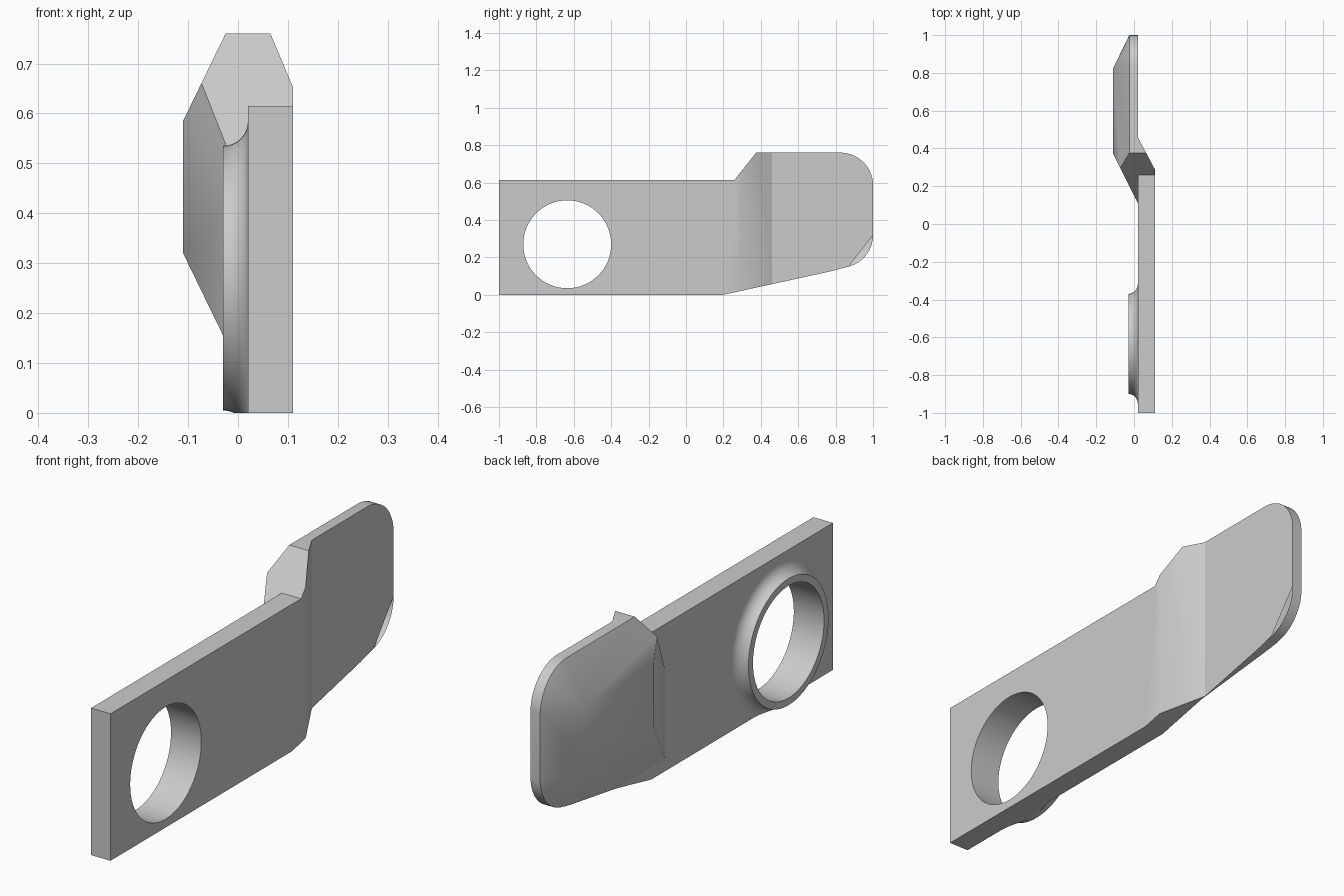
import bpy, bmesh
from math import radians, cos, sin, pi
from mathutils import Vector, Matrix

cube = bpy.data.objects.get("Cube")
if cube:
    bpy.data.objects.remove(cube, do_unlink=True)

grey = bpy.data.materials.new("light grey")
grey.use_nodes = True
grey.diffuse_color = (0.6, 0.6, 0.6, 1)
grey.node_tree.nodes["Principled BSDF"].inputs["Base Color"].default_value = (0.6, 0.6, 0.6, 1)

HOLE = Vector((0, -0.635, 0.27))
HOLE_R, SEGMENTS = 0.235, 64
FACE, OUTER = 0.02, 0.11


def clip(bm, point, normal):
    """Cut away everything on the normal's side and cap the cut."""
    cut = bmesh.ops.bisect_plane(
        bm, geom=bm.verts[:] + bm.edges[:] + bm.faces[:], dist=1e-5,
        plane_co=point, plane_no=Vector(normal).normalized(), clear_outer=True)
    edges = [e for e in cut["geom_cut"]
             if isinstance(e, bmesh.types.BMEdge) and len(e.link_faces) < 2]
    if len(edges) > 2:
        bmesh.ops.contextual_create(bm, geom=edges)


def finish(bm, name):
    mesh = bpy.data.meshes.new(name)
    bm.to_mesh(mesh)
    bm.free()
    obj = bpy.data.objects.new(name, mesh)
    bpy.context.collection.objects.link(obj)
    mesh.materials.append(grey)
    bpy.ops.object.select_all(action="DESELECT")
    obj.select_set(True)
    bpy.context.view_layer.objects.active = obj
    bpy.ops.object.shade_smooth_by_angle(angle=radians(30))


def loop(bm, points):
    verts = [bm.verts.new(p) for p in points]
    return [bm.edges.new((a, b)) for a, b in zip(verts, verts[1:] + verts[:1])]


# Flat plate with a round hole and a slanted bend at its far end
bm = bmesh.new()
outline = [(-1, 0), (0.2, 0), (0.5, 0.066), (0.5, 0.76), (0.375, 0.76), (0.26, 0.615), (-1, 0.615)]
edges = loop(bm, [(FACE, y, z) for y, z in outline])
turns = [2 * pi * i / SEGMENTS for i in range(SEGMENTS)]
edges += loop(bm, [(FACE, HOLE.y + HOLE_R * cos(t), HOLE.z + HOLE_R * sin(t)) for t in turns])
bmesh.ops.triangle_fill(bm, edges=edges, use_beauty=True, normal=(-1, 0, 0))
extruded = bmesh.ops.extrude_face_region(bm, geom=bm.faces[:], use_keep_orig=True)
bmesh.ops.translate(bm, vec=(OUTER - FACE, 0, 0),
                    verts=[v for v in extruded["geom"] if isinstance(v, bmesh.types.BMVert)])
clip(bm, (OUTER, 0.29, 0), (0.17, 0.09, 0))
bmesh.ops.recalc_face_normals(bm, faces=bm.faces[:])
finish(bm, "plate")

# Collar around the hole with a concave flare into the plate
bm = bmesh.new()
flare = 0.05
profile = [(FACE, HOLE_R), (FACE - flare, HOLE_R)]
for i in range(9):
    a = pi / 2 * i / 8
    profile.append((FACE - flare + flare * sin(a), 0.265 + flare * (1 - cos(a))))
edges = loop(bm, [(x, HOLE.y + r, HOLE.z) for x, r in profile])
bmesh.ops.spin(bm, geom=edges + bm.verts[:], cent=HOLE, axis=(1, 0, 0),
               angle=2 * pi, steps=SEGMENTS, use_duplicate=False)
bmesh.ops.remove_doubles(bm, verts=bm.verts[:], dist=1e-4)
clip(bm, (0, 0, 0), (0, 0, -1))
bmesh.ops.recalc_face_normals(bm, faces=bm.faces[:])
finish(bm, "hole_collar")

# Offset tab: a block trimmed by its slanted sides, rounded corners and bevels
bm = bmesh.new()
low, high = Vector((-OUTER, 0.1, 0)), Vector((FACE, 1, 0.76))
size = high - low
bmesh.ops.create_cube(bm, size=1, matrix=Matrix.Translation((low + high) / 2)
                      @ Matrix.Diagonal((*size, 1)))
clip(bm, (FACE, 0.11, 0), (-2, -1, 0))
clip(bm, (0, 0.26, 0.615), (0, -0.145, 0.115))
clip(bm, (0, 0.2, 0), (0, 0.14, -0.64))
corner_r, bevel = 0.175, 0.085
for step in range(-12, 13):
    a = radians(step * 7.5)
    apex = Vector((-OUTER, 0.825, 0.585 if step > 0 else 0.32))
    out = Vector((0, cos(a), sin(a)))
    if step != 0 and -11 < step < 12:
        clip(bm, apex + out * corner_r, out)
    clip(bm, apex, out * bevel + Vector((-corner_r, 0, 0)))
bmesh.ops.recalc_face_normals(bm, faces=bm.faces[:])

# Small open sliver at the tab's lower corner
face = max(bm.faces, key=lambda f: f.calc_center_median().x)
bmesh.ops.bisect_plane(bm, geom=[face] + face.edges[:] + face.verts[:], dist=1e-4,
                       plane_co=(FACE, 1, 0.32), plane_no=Vector((0, 0.175, -0.135)).normalized())
sliver = [f for f in bm.faces if f.normal.x > 0.99
          and (f.calc_center_median() - Vector((FACE, 1, 0.32))).dot((0, 0.175, -0.135)) > 0]
bmesh.ops.delete(bm, geom=sliver, context="FACES_ONLY")
finish(bm, "offset_tab")
